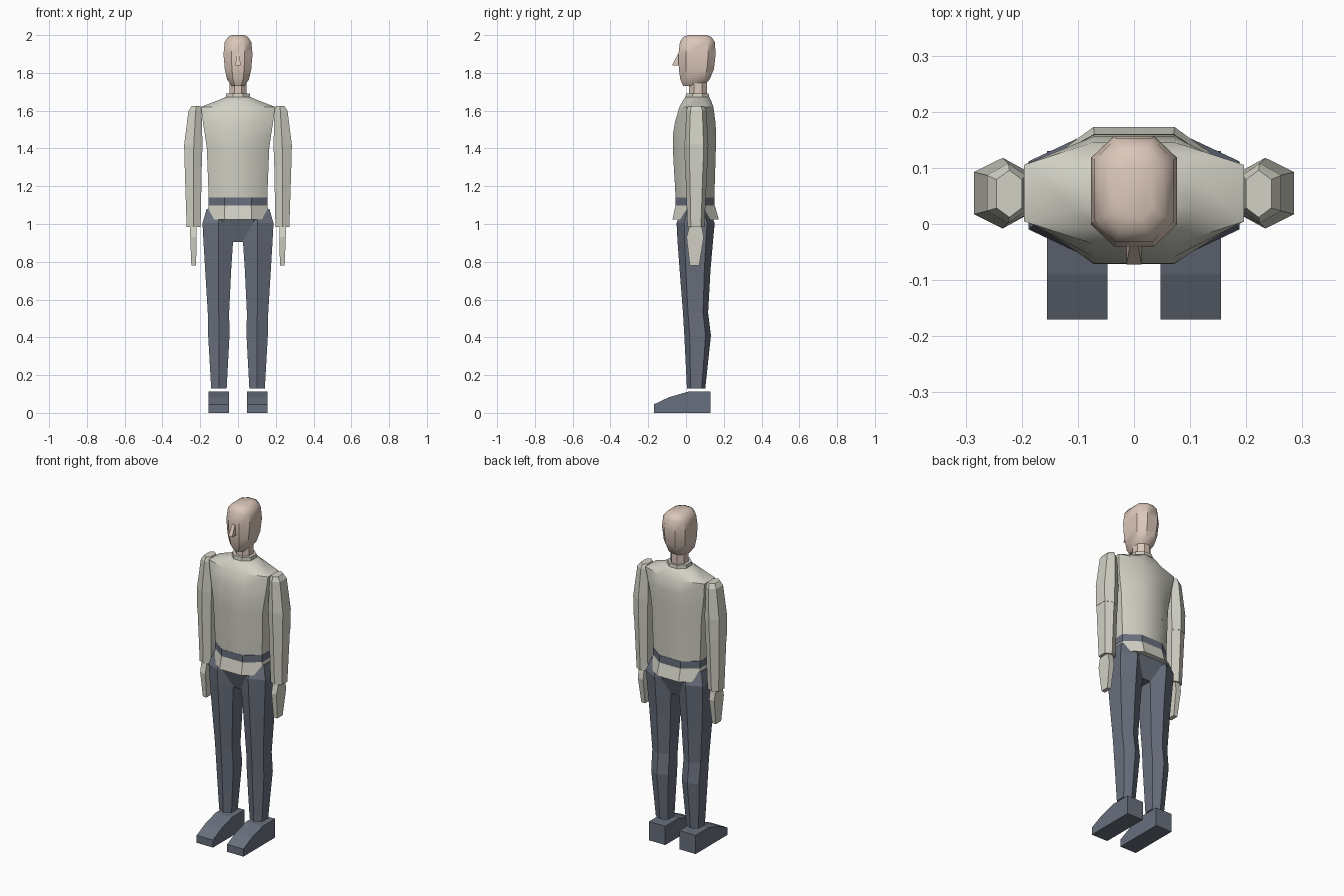
import bpy, bmesh, math


def material(name, rgb):
    m = bpy.data.materials.new(name)
    m.diffuse_color = (*rgb, 1)
    return m


SKIN = material("skin_tone", (0.71, 0.57, 0.49))
SHIRT = material("shirt_cream", (0.65, 0.64, 0.56))
DARK = material("slate", (0.14, 0.16, 0.205))


def loft(name, rings, mat, mirror=False, smooth=None):
    """Skin a stack of equal-length rings, cap both ends."""
    bm = bmesh.new()
    vs = [[bm.verts.new(p) for p in r] for r in rings]
    n = len(rings[0])
    for a, b in zip(vs, vs[1:]):
        for i in range(n):
            j = (i + 1) % n
            bm.faces.new((a[i], a[j], b[j], b[i]))
    bm.faces.new(vs[0][::-1])
    bm.faces.new(vs[-1])
    bmesh.ops.recalc_face_normals(bm, faces=bm.faces)
    me = bpy.data.meshes.new(name)
    bm.to_mesh(me)
    bm.free()
    ob = bpy.data.objects.new(name, me)
    bpy.context.collection.objects.link(ob)
    me.materials.append(mat)
    if mirror:
        ob.modifiers.new("mirror", 'MIRROR').use_mirror_merge = False
    if smooth:
        bpy.ops.object.select_all(action='DESELECT')
        ob.select_set(True)
        bpy.context.view_layer.objects.active = ob
        bpy.ops.object.shade_smooth_by_angle(angle=math.radians(smooth))
    return ob


def octagon(z, hx, y0, y1, fx=0.42, fy=0.28):
    """Octagon ring: half width hx, y0 front, y1 back, flat fractions fx, fy."""
    a, c, d = hx * fx, (y1 - y0) * fy, hx
    return [(-a, y0, z), (a, y0, z), (d, y0 + c, z), (d, y1 - c, z),
            (a, y1, z), (-a, y1, z), (-d, y1 - c, z), (-d, y0 + c, z)]


def hexagon(z, xi, xo, y0, y1, xm=None, f=0.2):
    """Limb ring: ridge at front and back, flat inner and outer sides."""
    xm = (xi + xo) / 2 if xm is None else xm
    c = (y1 - y0) * f
    return [(xm, y0, z), (xo, y0 + c, z), (xo, y1 - c, z),
            (xm, y1, z), (xi, y1 - c, z), (xi, y0 + c, z)]


def box_ring(z, x0, x1, y0, y1):
    return [(x0, y0, z), (x1, y0, z), (x1, y1, z), (x0, y1, z)]


# head, nose and neck
loft("head", [octagon(*r, 0.46, 0.2) for r in [
    (1.73, 0.032, -0.015, 0.09), (1.765, 0.058, -0.03, 0.125),
    (1.82, 0.070, -0.038, 0.148), (1.90, 0.077, -0.04, 0.157),
    (1.965, 0.070, -0.032, 0.152), (1.99, 0.053, -0.015, 0.135),
    (2.0, 0.032, 0.01, 0.11)]], SKIN, smooth=40)
loft("nose", [box_ring(1.838, -0.013, 0.013, -0.072, -0.03),
              box_ring(1.848, -0.013, 0.013, -0.07, -0.03),
              box_ring(1.90, -0.008, 0.008, -0.042, -0.03)], SKIN)
loft("neck", [octagon(z, 0.045, 0.015, 0.11) for z in (1.66, 1.79)], SKIN)

# shirt: collar, body and flared hem, with the belt between
loft("collar", [octagon(1.655, 0.066, -0.004, 0.124),
                octagon(1.692, 0.062, 0.0, 0.12)], SHIRT)
loft("shirt_body", [octagon(*r) for r in [
    (1.14, 0.155, -0.055, 0.15, 0.45, 0.3), (1.40, 0.165, -0.07, 0.158, 0.43, 0.3),
    (1.47, 0.175, -0.07, 0.16, 0.41, 0.3), (1.54, 0.186, -0.058, 0.156, 0.39, 0.28),
    (1.62, 0.196, -0.035, 0.145, 0.38, 0.22), (1.655, 0.105, -0.015, 0.132),
    (1.672, 0.066, -0.004, 0.124)]], SHIRT, smooth=40)
loft("belt", [octagon(z, 0.156, -0.056, 0.152, 0.45, 0.3)
              for z in (1.098, 1.14)], DARK)
loft("shirt_hem", [octagon(1.025, 0.172, -0.071, 0.173, 0.42, 0.3),
                   octagon(1.098, 0.155, -0.056, 0.153, 0.45, 0.3)], SHIRT)

# pelvis wedge between the legs
loft("pelvis", [octagon(0.905, 0.04, -0.005, 0.105, 0.95, 0.1),
                octagon(1.03, 0.10, -0.045, 0.145, 0.9, 0.1)], DARK)

# arms: upper arm, forearm, hand
loft("upper_arm", [hexagon(*r) for r in [
    (1.30, 0.192, 0.283, -0.006, 0.115, 0.236),
    (1.42, 0.188, 0.285, -0.008, 0.118, 0.234),
    (1.60, 0.193, 0.262, 0.002, 0.108, 0.224),
    (1.625, 0.20, 0.245, 0.012, 0.096, 0.222)]], SHIRT, mirror=True)
loft("forearm", [hexagon(0.985, 0.198, 0.272, 0.008, 0.097, 0.236),
                 hexagon(1.30, 0.192, 0.282, -0.004, 0.113, 0.236)],
     SHIRT, mirror=True)
loft("hand", [box_ring(*r) for r in [
    (0.78, 0.222, 0.247, 0.02, 0.07), (0.93, 0.219, 0.253, 0.003, 0.094),
    (0.99, 0.219, 0.255, 0.018, 0.083)]], SHIRT, mirror=True)

# legs: thigh and shin
loft("thigh", [hexagon(*r) for r in [
    (0.53, 0.047, 0.160, -0.016, 0.117, 0.102),
    (0.76, 0.036, 0.174, -0.034, 0.13, 0.102),
    (0.91, 0.026, 0.183, -0.045, 0.143, 0.102),
    (1.005, 0.03, 0.188, -0.05, 0.152, 0.102),
    (1.08, 0.06, 0.166, -0.02, 0.12, 0.102)]], DARK, mirror=True)
loft("shin", [hexagon(*r) for r in [
    (0.13, 0.060, 0.142, 0.005, 0.102, 0.101),
    (0.41, 0.045, 0.158, -0.009, 0.132, 0.101),
    (0.53, 0.047, 0.160, -0.016, 0.117, 0.102)]], DARK, mirror=True)

# feet: side profile extruded across x
foot = [(-0.17, 0), (-0.17, 0.045), (-0.09, 0.083), (0.01, 0.112), (0.13, 0.112), (0.13, 0)]
loft("foot", [[(x, y, z) for y, z in foot] for x in (0.047, 0.155)],
     DARK, mirror=True)
